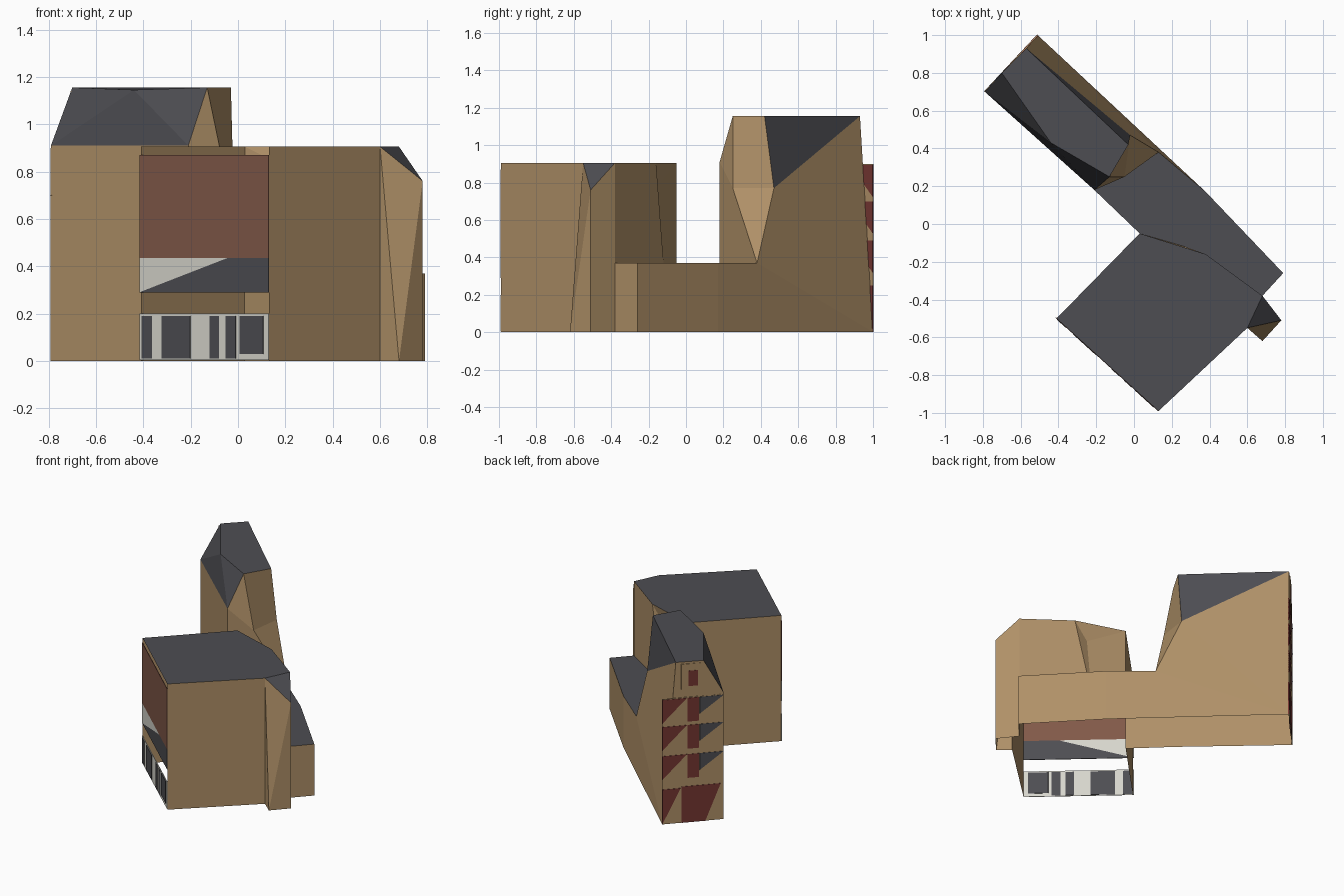
import bpy
from mathutils import Vector

cube = bpy.data.objects.get("Cube")
if cube:
    bpy.data.objects.remove(cube)


def material(name, rgb):
    m = bpy.data.materials.new(name)
    m.use_nodes = True
    m.diffuse_color = (*rgb, 1)
    m.node_tree.nodes["Principled BSDF"].inputs["Base Color"].default_value = (*rgb, 1)
    return m


tan = material("tan_wall", (.43, .28, .137))
slate = material("slate_grey", (.075, .075, .085))
brick = material("brick_brown", (.22, .1, .066))
maroon = material("dark_maroon", (.18, .037, .032))
light = material("pale_stone", (.68, .67, .61))


def shell(name, mat, faces):
    """Open surface from a list of corner loops."""
    verts, loops = [], []
    for f in faces:
        loops.append(range(len(verts), len(verts) + len(f)))
        verts += f
    me = bpy.data.meshes.new(name)
    me.from_pydata(verts, [], [list(l) for l in loops])
    me.materials.append(mat)
    ob = bpy.data.objects.new(name, me)
    bpy.context.collection.objects.link(ob)
    return ob


def at(p, z):
    return Vector((p[0], p[1], z))


def wall(p, q, low, high):
    return [at(p, low), at(q, low), at(q, high), at(p, high)]


def plate(name, mat, edge, outline, thick):
    """Thin sheet on the vertical plane over a ground edge; outline is (fraction, z)."""
    a, b = (at(p, 0) for p in edge)
    ob = shell(name, mat, [[a.lerp(b, u) + Vector((0, 0, z)) for u, z in outline]])
    mod = ob.modifiers.new("thickness", "SOLIDIFY")
    mod.thickness, mod.offset = thick, 0
    return ob


def box(u0, u1, low, high):
    return [(u0, low), (u1, low), (u1, high), (u0, high)]


LOW, MAIN, EAVE, TOP = .37, .905, .91, 1.155

# Ground plan corners
inner, west, south, east = (.03, -.05), (-.41, -.5), (.13, -.99), (.6, -.55)
joint, kink, fin_tip, fin_foot = (.68, -.38), (.38, -.16), (.78, -.51), (.68, -.62)
end_w, end_n, bend, end_e = (-.79, .7), (-.51, 1), (.38, .17), (.79, -.26)
tower_s, tower_foot = (-.21, .18), (.13, .38)

# Main block: open below and behind the front panels
notch, notch_foot = at((.28, -.155), .78), at((.27, -.12), LOW)
main_inner, main_kink, main_joint = at(inner, MAIN), at(kink, MAIN), at(joint, MAIN)
shell("main_block_walls", tan, [
    wall(inner, west, 0, MAIN),
    wall(south, east, 0, MAIN),
    [main_joint, at(joint, LOW), notch_foot, main_kink],
    [main_kink, notch_foot, notch],
    [main_kink, notch, main_inner],
    [notch, notch_foot, at(inner, LOW), main_inner]])
shell("main_block_roof", slate, [
    [at(p, MAIN) for p in (inner, west, south, east, joint, kink)]])

# Corner fin with its sloping cap
cap_tip = at(fin_tip, .76)
shell("corner_fin", tan, [
    [at(east, 0), at(fin_foot, 0), at(east, MAIN)],
    [at(fin_foot, 0), cap_tip, at(east, MAIN)],
    [at(fin_foot, 0), at(fin_tip, 0), cap_tip],
    [at(fin_tip, 0), at(joint, 0), main_joint, cap_tip]])
shell("corner_fin_cap", slate, [[at(east, MAIN), cap_tip, main_joint]])

# Low wing
shell("low_wing_walls", tan, [
    wall(tower_s, inner, 0, LOW),
    wall(joint, end_e, 0, LOW),
    wall(end_e, bend, 0, LOW),
    [at(end_n, 0), at(tower_foot, LOW), at(bend, LOW), at(bend, 0)]])
shell("low_wing_roof", slate, [
    [at(tower_s, LOW), at(inner, LOW), notch_foot, at(tower_foot, LOW)],
    [notch_foot, at(joint, LOW), at(end_e, LOW), at(bend, LOW), at(tower_foot, LOW)]])

# Tower
ridge_w, ridge_n = at((-.7, .8), TOP), at((-.57, .93), TOP)
ridge_e, ridge_s = at((-.03, .42), TOP), at((-.13, .25), TOP)
ridge_mid = at((-.44, .43), TOP - .01)
eave_w, eave_s = at(end_w, EAVE), at(tower_s, EAVE)
hip, brow = at((-.02, .47), .77), at((-.05, .25), .77)
foot = at(tower_foot, LOW)
shell("tower_walls", tan, [
    wall(end_w, tower_s, 0, EAVE),
    [at(end_n, 0), at(end_w, 0), eave_w, ridge_w, ridge_n],
    [at(end_n, 0), ridge_n, hip],
    [at(end_n, 0), hip, foot],
    [ridge_s, eave_s, brow],
    [eave_s, at(tower_s, LOW), foot, brow],
    [brow, foot, hip],
    [ridge_s, brow, hip, ridge_e]])
shell("tower_roof", slate, [
    [ridge_w, ridge_mid, ridge_s, ridge_e, ridge_n],
    [eave_w, ridge_mid, ridge_w],
    [eave_w, eave_s, ridge_mid],
    [eave_s, ridge_s, ridge_mid],
    [ridge_n, ridge_e, hip]])

# Front panels
front = (west, south)
plate("upper_front_panel", brick, front, box(-.01, 1, .435, .87), .004)
plate("sign_band_pale", light, front, [(-.01, .29), (.68, .435), (-.01, .435)], .004)
plate("sign_band_dark", slate, front, [(-.01, .29), (1, .29), (1, .435), (.68, .435)], .004)
plate("shopfront", light, front, box(-.01, 1, .005, .2), .004)
for u0, u1, low in ((.01, .09, .01), (.165, .39, .01), (.54, .615, .01),
                    (.665, .745, .01), (.775, .96, .03)):
    plate("shop_window", slate, front, box(u0, u1, low, .19), .008)

# Gable end panels: three storeys over a door
gable = (end_n, end_w)
plate("gable_backing", tan, gable, box(0, 1, 0, .9), .004)
for low in (.32, .53, .725):
    high = low + .17
    plate("gable_window", maroon, gable, box(.41, .6, low, high), .009)
    plate("gable_left_pane", maroon, gable, [(0, low), (.4, high), (0, high)], .009)
    plate("gable_right_pane", slate, gable, [(.61, low + .05), (1, high), (.61, high)], .009)
plate("gable_door", maroon, gable, box(.31, .7, 0, .26), .009)
plate("gable_left_side", maroon, gable, [(0, 0), (.3, .25), (0, .25)], .009)
plate("gable_right_side", maroon, gable, [(.7, 0), (.95, .26), (.7, .26)], .009)
plate("attic_surround", tan, gable, box(.31, .7, .96, 1.14), .006)
plate("attic_window", maroon, gable, box(.43, .58, .98, 1.09), .009)
